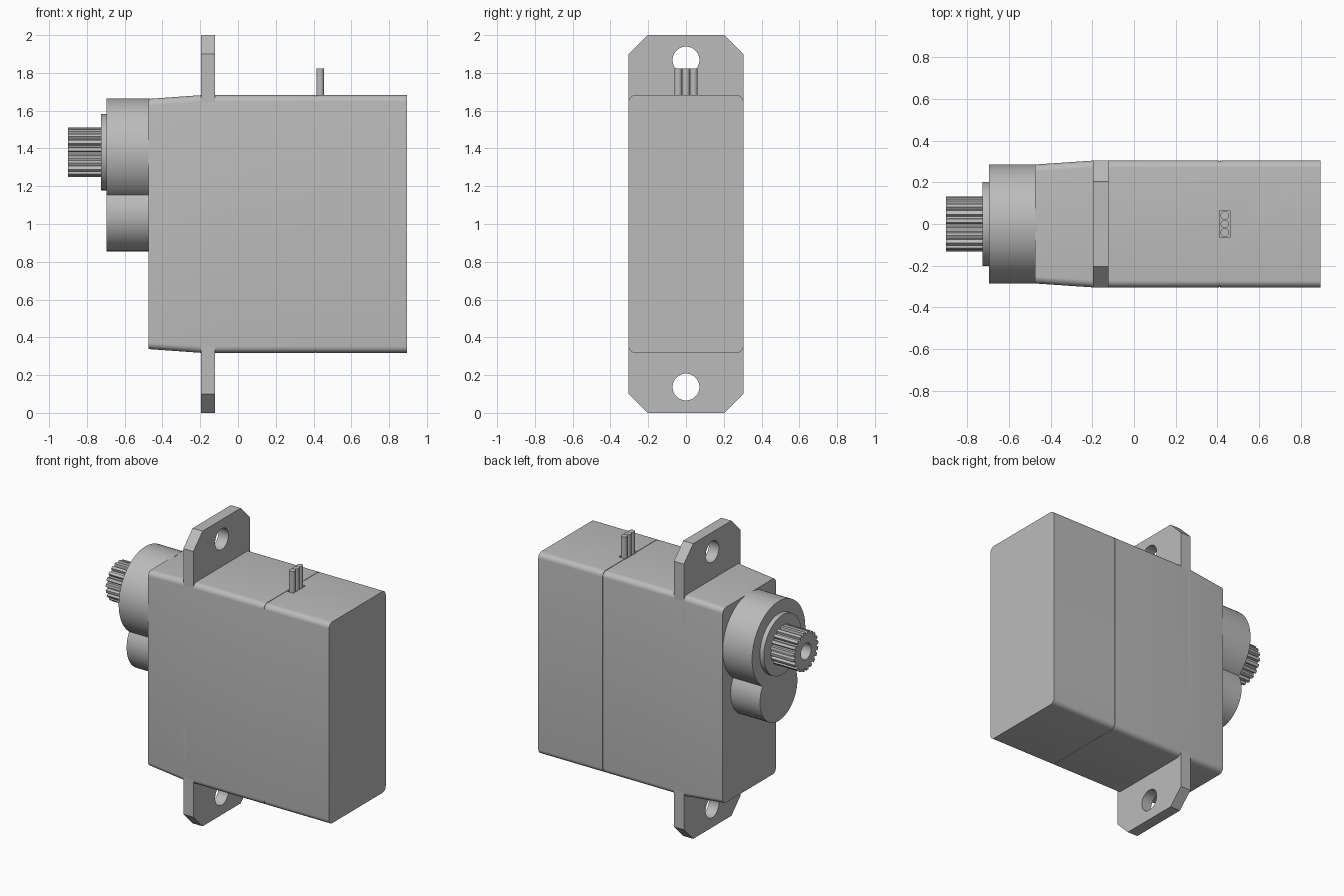
import bpy, bmesh, math

if "Cube" in bpy.data.objects:
    bpy.data.objects.remove(bpy.data.objects["Cube"], do_unlink=True)

grey = bpy.data.materials.new("plastic_grey")
GREY = (0.5, 0.5, 0.5, 1)
grey.diffuse_color = GREY
grey.use_nodes = True
grey.node_tree.nodes["Principled BSDF"].inputs["Base Color"].default_value = GREY


def loft(name, rings, smooth=True):
    """Skin a list of equal-length closed rings and cap both ends."""
    bm = bmesh.new()
    loops = [[bm.verts.new(p) for p in ring] for ring in rings]
    n = len(loops[0])
    for a, b in zip(loops, loops[1:]):
        for i in range(n):
            j = (i + 1) % n
            bm.faces.new((a[i], a[j], b[j], b[i]))
    bm.faces.new(loops[0])
    bm.faces.new(loops[-1])
    bmesh.ops.recalc_face_normals(bm, faces=bm.faces)
    mesh = bpy.data.meshes.new(name)
    bm.to_mesh(mesh)
    bm.free()
    mesh.materials.append(grey)
    obj = bpy.data.objects.new(name, mesh)
    bpy.context.collection.objects.link(obj)
    if smooth:
        shade(obj)
    return obj


def activate(obj):
    bpy.ops.object.select_all(action='DESELECT')
    obj.select_set(True)
    bpy.context.view_layer.objects.active = obj


def shade(obj):
    activate(obj)
    bpy.ops.object.shade_smooth_by_angle(angle=math.radians(30))


def prism(name, profile, x0, x1, smooth=True):
    return loft(name, [[(x, y, z) for y, z in profile] for x in (x0, x1)], smooth)


def circle(r, y, z, n=48):
    return [(y + r * math.cos(t * math.tau / n), z + r * math.sin(t * math.tau / n))
            for t in range(n)]


def box_ring(x, half_y, half_z, r=0.035, steps=6):
    """Rounded rectangle across the x axis, centred on the case."""
    ring = []
    for k, (sy, sz) in enumerate(((1, 1), (-1, 1), (-1, -1), (1, -1))):
        for s in range(steps + 1):
            a = (k + s / steps) * math.pi / 2
            ring.append((x, sy * (half_y - r) + r * math.cos(a),
                         1 + sz * (half_z - r) + r * math.sin(a)))
    return ring


def boolean(obj, other, operation='DIFFERENCE'):
    mod = obj.modifiers.new("cut", 'BOOLEAN')
    mod.operation = operation
    mod.solver = 'EXACT'
    mod.object = other
    activate(obj)
    bpy.ops.object.modifier_apply(modifier=mod.name)
    bpy.data.objects.remove(other, do_unlink=True)


# Case: tapered nose, straight middle and a seam before the rear cover
W, H, SEAM, GAP = 0.304, 0.682, 0.41, 0.003
case = loft("case", [
    box_ring(-0.475, 0.285, 0.662), box_ring(-0.195, W, H),
    box_ring(SEAM - GAP, W, H), box_ring(SEAM - GAP, W - GAP, H - GAP),
    box_ring(SEAM + GAP, W - GAP, H - GAP), box_ring(SEAM + GAP, W, H),
    box_ring(0.895, W, H)])

# Slot in the top where the leads come out
boolean(case, prism("slot_cutter",
                    [(-0.065, 1.65), (0.065, 1.65), (0.065, 1.8), (-0.065, 1.8)],
                    SEAM, 0.46, False))

# Mounting flange with clipped corners and two screw holes
C = 0.1
half = [(W, C), (W, 2 - C), (W - C, 2), (C - W, 2)]
flange = prism("mounting_flange",
               half + [(-y, 2 - z) for y, z in half], -0.197, -0.122, False)
for z in (0.137, 1.868):
    boolean(flange, prism("hole_cutter", circle(0.071, 0, z), -0.3, 0))
shade(flange)

# Gear housing: large and small round lobes fused together
SHAFT_Z = 1.38
housing = prism("gear_housing", circle(0.285, 0, SHAFT_Z, 64), -0.695, -0.465)
boolean(housing, prism("small_lobe", circle(0.2, 0, 1.055), -0.695, -0.465), 'UNION')
shade(housing)

# Collar and splined output shaft with a screw bore
prism("shaft_collar", circle(0.202, 0, SHAFT_Z), -0.725, -0.69)
TEETH = 20
spline = []
for t in range(TEETH):
    for part, r in ((0, 0.114), (0.25, 0.114), (0.4, 0.132), (0.85, 0.132)):
        a = (t + part) * math.tau / TEETH
        spline.append((r * math.cos(a), SHAFT_Z + r * math.sin(a)))
shaft = prism("output_shaft", spline, -0.9, -0.715, False)
boolean(shaft, prism("bore_cutter", circle(0.055, 0, SHAFT_Z, 32), -1, -0.74))
shade(shaft)

# Three lead wires side by side
for i, name in enumerate(("lead_wire_right", "lead_wire_middle", "lead_wire_left")):
    ring = circle(0.0205, SEAM + 0.025, (i - 1) * 0.041, 20)
    loft(name, [[(x, y, z) for x, y in ring] for z in (1.64, 1.823)])
